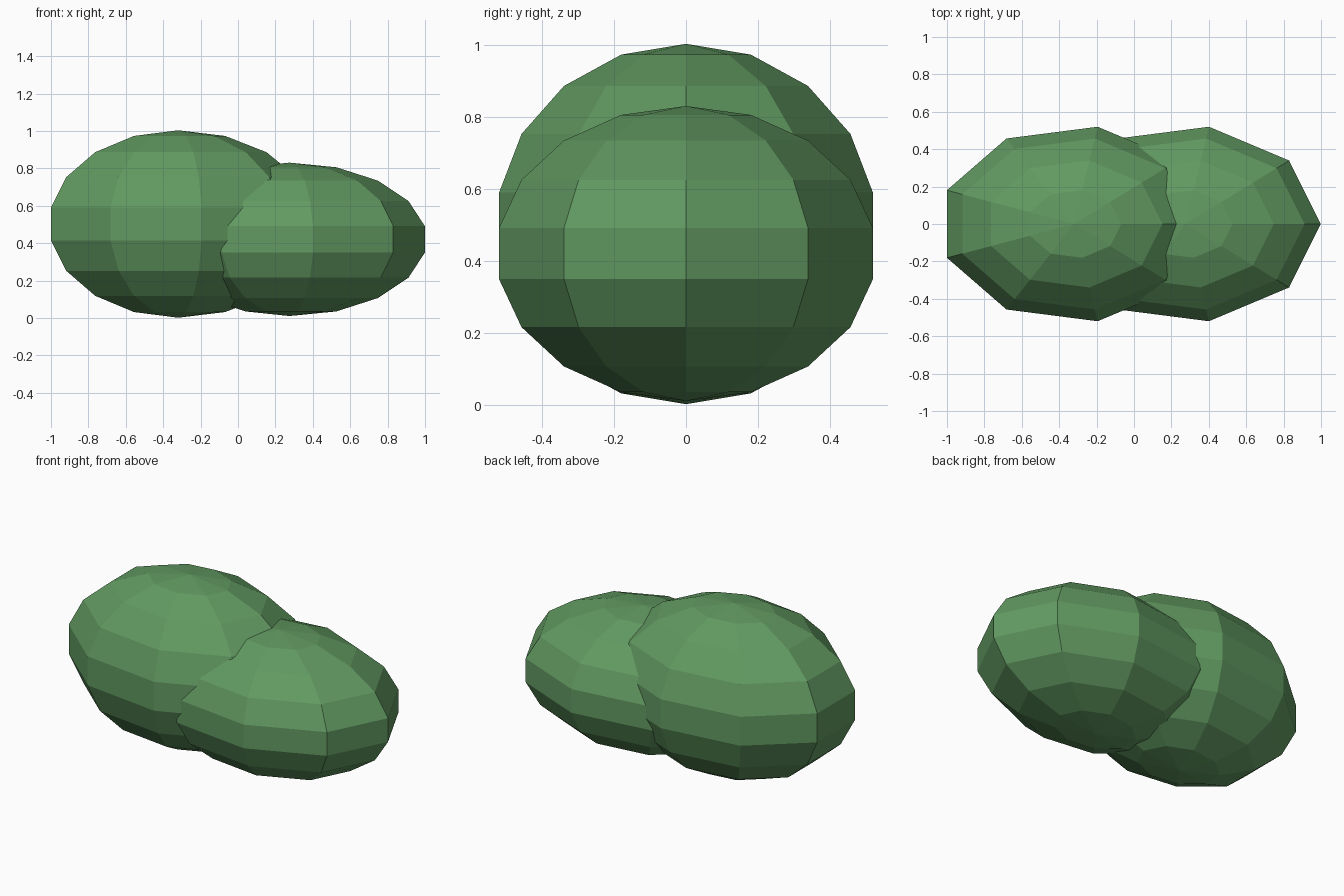
import bpy, bmesh, math
from mathutils import Matrix

if "Cube" in bpy.data.objects:
    bpy.data.objects.remove(bpy.data.objects["Cube"])

green = bpy.data.materials.new("leaf_green")
green.diffuse_color = (0.12, 0.32, 0.12, 1)
green.use_nodes = True
green.node_tree.nodes["Principled BSDF"].inputs["Base Color"].default_value = green.diffuse_color


def bush_lobe(name, centre, radii):
    """Flat-shaded nine-sided ellipsoid with one meridian facing +x."""
    bm = bmesh.new()
    bmesh.ops.create_uvsphere(bm, u_segments=9, v_segments=9, radius=1)
    v = max(bm.verts, key=lambda p: math.hypot(p.co.x, p.co.y))
    turn = Matrix.Rotation(-math.atan2(v.co.y, v.co.x), 4, 'Z')
    size = Matrix.Diagonal((*radii, 1))
    bmesh.ops.transform(bm, matrix=size @ turn, verts=bm.verts)
    bmesh.ops.recalc_face_normals(bm, faces=bm.faces)
    mesh = bpy.data.meshes.new(name)
    bm.to_mesh(mesh)
    bm.free()
    mesh.materials.append(green)
    obj = bpy.data.objects.new(name, mesh)
    obj.location = centre
    bpy.context.collection.objects.link(obj)
    return obj


# Tall lobe on the left, lower lobe on the right
bush_lobe("tall_bush_lobe", (-0.32, 0, 0.503), (0.735, 0.536, 0.501))
bush_lobe("low_bush_lobe", (0.275, 0, 0.421), (0.735, 0.536, 0.41))
